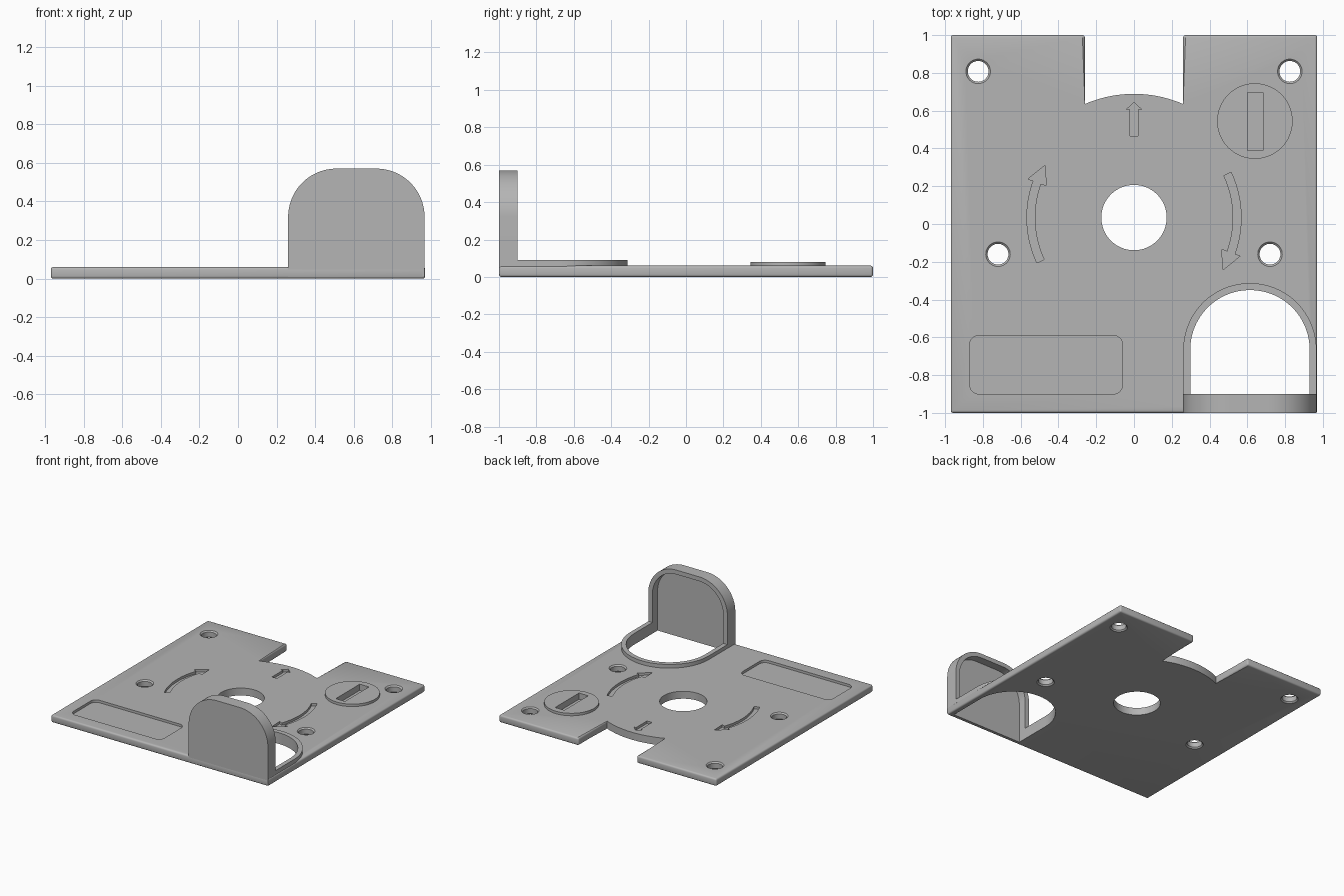
import bpy, bmesh
from math import sin, cos, radians, asin, degrees

cube = bpy.data.objects.get("Cube")
if cube:
    bpy.data.objects.remove(cube, do_unlink=True)

grey = bpy.data.materials.new("plain grey")
grey.use_nodes = True
grey.diffuse_color = (0.46, 0.46, 0.46, 1)
grey.node_tree.nodes["Principled BSDF"].inputs["Base Color"].default_value = grey.diffuse_color

THICK = 0.06
HUB = (0, 0.034)


def arc(cx, cy, r, a0, a1, n=24):
    """Points on an arc, angles in degrees."""
    angles = [radians(a0 + (a1 - a0) * i / n) for i in range(n + 1)]
    return [(cx + r * cos(a), cy + r * sin(a)) for a in angles]


def circle(cx, cy, r, n=64):
    return arc(cx, cy, r, 0, 360, n)[:-1]


def round_rect(x0, x1, y0, y1, r):
    return (arc(x1 - r, y1 - r, r, 0, 90, 8) + arc(x0 + r, y1 - r, r, 90, 180, 8)
            + arc(x0 + r, y0 + r, r, 180, 270, 8) + arc(x1 - r, y0 + r, r, 270, 360, 8))


def arch(x0, x1, y0, y1, r):
    """Square bottom, rounded top corners."""
    return ([(x0, y0), (x1, y0)] + arc(x1 - r, y1 - r, r, 0, 90)
            + arc(x0 + r, y1 - r, r, 90, 180))


def finish(name, bm):
    bmesh.ops.remove_doubles(bm, verts=bm.verts, dist=1e-5)
    bmesh.ops.recalc_face_normals(bm, faces=bm.faces)
    mesh = bpy.data.meshes.new(name)
    bm.to_mesh(mesh)
    bm.free()
    mesh.materials.append(grey)
    obj = bpy.data.objects.new(name, mesh)
    bpy.context.scene.collection.objects.link(obj)
    return obj


def loft(name, rings):
    """Skin equal-length rings of 3D points and cap both ends."""
    bm = bmesh.new()
    loops = [[bm.verts.new(p) for p in ring] for ring in rings]
    for a, b in zip(loops, loops[1:]):
        for i in range(len(a)):
            j = (i + 1) % len(a)
            bm.faces.new((a[i], a[j], b[j], b[i]))
    bm.faces.new(loops[0])
    bm.faces.new(loops[-1])
    return finish(name, bm)


def prism(name, pts, z0, z1):
    return loft(name, [[(x, y, z) for x, y in pts] for z in (z0, z1)])


def upright(name, pts, y0, y1):
    return loft(name, [[(x, y, z) for x, z in pts] for y in (y0, y1)])


def boolean(obj, tool, operation="DIFFERENCE"):
    tool.hide_render = True
    mod = obj.modifiers.new("cut", "BOOLEAN")
    mod.operation, mod.solver, mod.object = operation, "EXACT", tool
    bpy.context.view_layer.objects.active = obj
    bpy.ops.object.modifier_apply(modifier=mod.name)
    bpy.data.objects.remove(tool, do_unlink=True)


def bevel_long_edges(obj, width):
    bm = bmesh.new()
    bm.from_mesh(obj.data)
    chosen = []
    for e in bm.edges:
        a, b = (v.co for v in e.verts)
        outer_corner = abs(a.z - b.z) > 0.01 and abs(a.y) > 0.99
        if e.calc_length() > 0.3 or outer_corner:
            chosen.append(e)
    bmesh.ops.bevel(bm, geom=chosen, offset=width, segments=3, profile=0.5, affect="EDGES")
    bm.to_mesh(obj.data)
    bm.free()


# Base plate with a notch that ends in an arc around the hub
half = 0.26
reach = 0.655
swing = degrees(asin(half / reach))
outline = ([(-0.97, -1), (0.97, -1), (0.97, 1), (half, 1)]
           + arc(*HUB, reach, 90 - swing, 90 + swing)
           + [(-half, 1), (-0.97, 1)])
plate = prism("base_plate", outline, 0, THICK)
bevel_long_edges(plate, 0.013)

# Hub hole
boolean(plate, prism("hub_cutter", circle(*HUB, 0.173), -0.1, 0.2))

# Screw holes with a chamfer on both faces
profile = [(0.075, -0.01), (0.055, 0.01), (0.055, THICK - 0.01), (0.075, THICK + 0.01)]
for x, y in ((0.825, 0.808), (0.72, -0.16)):
    for side in (-1, 1):
        rings = [[(px, py, z) for px, py in circle(side * x, y, r, 40)] for r, z in profile]
        boolean(plate, loft("screw_cutter", rings))

# Sunken label panel
boolean(plate, prism("label_cutter", round_rect(-0.87, -0.06, -0.9, -0.59, 0.05), 0.04, 0.2))

# Sunken arrows: one straight, two curved around the hub
straight = [(-0.022, 0.465), (0.022, 0.465), (0.022, 0.605), (0.042, 0.605),
            (0, 0.643), (-0.042, 0.605), (-0.022, 0.605)]
boolean(plate, prism("arrow_cutter", straight, 0.04, 0.2))
for turn in (0, 180):
    tail, base, tip = turn + 205, turn + 160, turn + 149.5
    head = [arc(*HUB, r, a, a, 1)[0] for r, a in ((0.597, base), (0.546, tip), (0.495, base))]
    curved = arc(*HUB, 0.567, tail, base) + head + arc(*HUB, 0.525, base, tail)
    boolean(plate, prism("arrow_cutter", curved, 0.04, 0.2))


# Guard: raised arch rim joined to an upright wall with a hollow back
def opening():
    return prism("opening_cutter", arch(0.298, 0.93, -0.966, -0.35, 0.315), -0.1, 0.2)


boolean(plate, opening())
guard = upright("finger_guard", arch(0.26, 0.967, 0.012, 0.57, 0.25), -1, -0.9)
rim = prism("rim", arch(0.261, 0.966, -0.95, -0.313, 0.352), 0.02, 0.09)
boolean(guard, rim, "UNION")
boolean(guard, opening())
boolean(guard, upright("recess_cutter", arch(0.298, 0.93, -0.1, 0.535, 0.215), -0.966, -0.85))

# Slotted disc
disc = prism("slotted_disc", circle(0.64, 0.545, 0.2), 0.05, 0.08)
slot = [(0.6, 0.39), (0.682, 0.39), (0.682, 0.695), (0.6, 0.695)]
boolean(plate, prism("slot_cutter", slot, 0.03, 0.2))
boolean(disc, prism("slot_cutter", slot, 0.03, 0.2))

# Smooth curved walls, keep crisp edges
for obj in (plate, guard, disc):
    bpy.ops.object.select_all(action="DESELECT")
    obj.select_set(True)
    bpy.context.view_layer.objects.active = obj
    bpy.ops.object.shade_smooth_by_angle(angle=radians(30))
